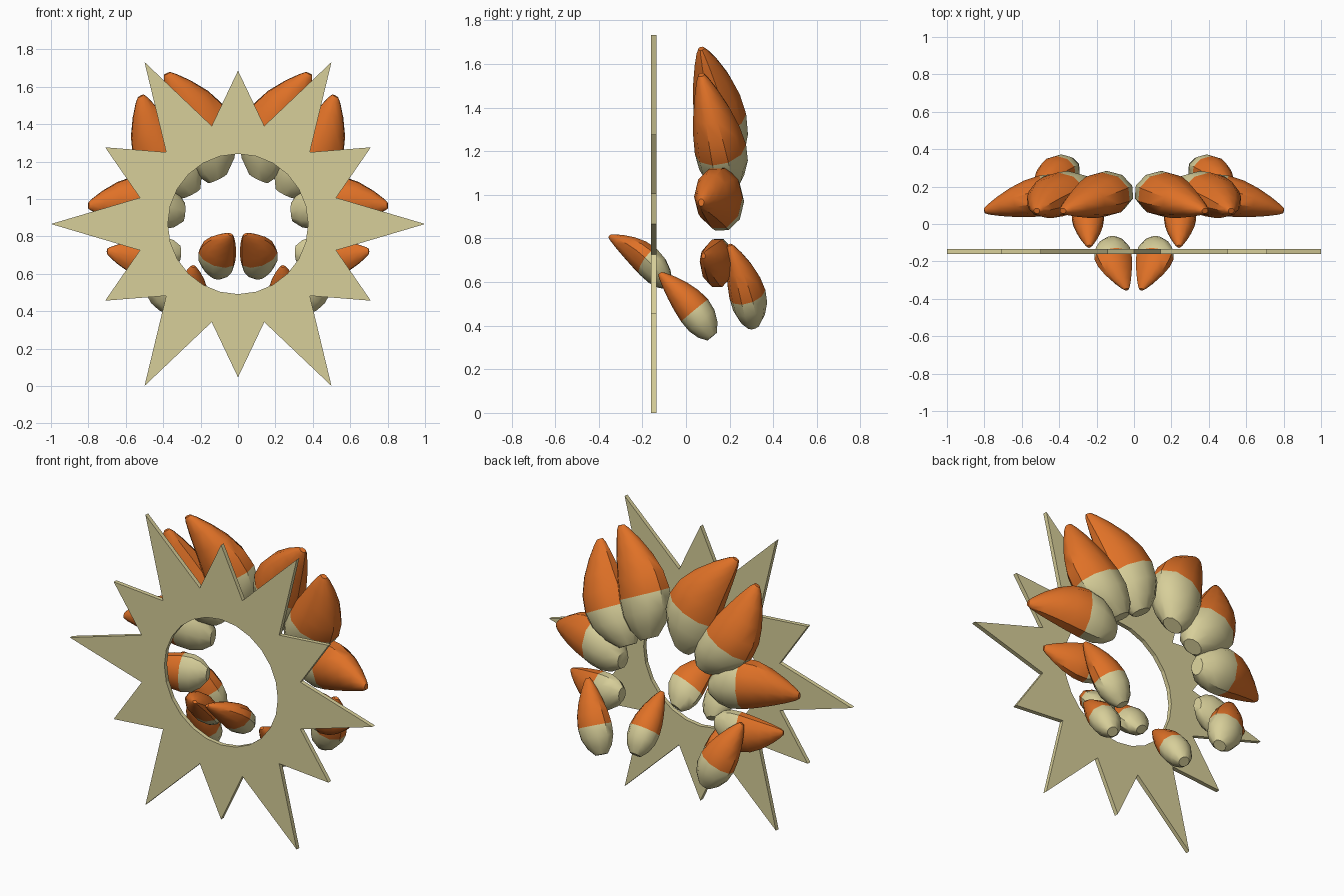
import bpy, bmesh, math
from mathutils import Vector

if "Cube" in bpy.data.objects:
    bpy.data.objects.remove(bpy.data.objects["Cube"], do_unlink=True)


def material(name, rgb):
    m = bpy.data.materials.new(name)
    m.use_nodes = True
    m.diffuse_color = (*rgb, 1)
    m.node_tree.nodes["Principled BSDF"].inputs["Base Color"].default_value = (*rgb, 1)
    return m


TAN = material("pale_tan", (0.68, 0.62, 0.32))
ORANGE = material("burnt_orange", (0.74, 0.165, 0.02))


def finish(bm, name, mats, smooth_angle=None):
    bmesh.ops.recalc_face_normals(bm, faces=bm.faces)
    mesh = bpy.data.meshes.new(name)
    bm.to_mesh(mesh)
    bm.free()
    for m in mats:
        mesh.materials.append(m)
    obj = bpy.data.objects.new(name, mesh)
    bpy.context.collection.objects.link(obj)
    if smooth_angle:
        bpy.ops.object.select_all(action='DESELECT')
        obj.select_set(True)
        bpy.context.view_layer.objects.active = obj
        bpy.ops.object.shade_smooth_by_angle(angle=math.radians(smooth_angle))
    return obj


# Star plate: twelve points around a round opening
def star_plate():
    bm = bmesh.new()
    centre, n = 0.866, 24
    outer, hole = [], []
    for i in range(n):
        a = math.tau * i / n
        r = 0.543 if i % 2 else (1.0 if i % 4 == 0 else 0.82)
        for ring, rad in ((outer, r), (hole, 0.375)):
            ring.append(bm.verts.new((rad * math.cos(a), -0.16, centre + rad * math.sin(a))))
    for i in range(n):
        j = (i + 1) % n
        bm.faces.new((outer[i], outer[j], hole[j], hole[i]))
    made = bmesh.ops.extrude_face_region(bm, geom=bm.faces[:])["geom"]
    bmesh.ops.translate(bm, vec=(0, 0.025, 0),
                        verts=[g for g in made if isinstance(g, bmesh.types.BMVert)])
    finish(bm, "star_plate", [TAN])


# Claw profile: position along the axis, relative half width
PROFILE = [(0, 0.36), (0.1, 0.72), (0.23, 0.95), (0.38, 1.0), (0.54, 0.91),
           (0.7, 0.72), (0.85, 0.47), (0.96, 0.24), (1, 0.12)]
TAN_RINGS = 3
SIDES = 10


# Claw: tan root and orange tip, bowed sideways and outwards
def claw(name, base, tip, width, thick, bow, side):
    base, tip = Vector(base), Vector(tip)
    axis = tip - base
    d = axis.normalized()
    out = Vector((0, 1, 0))
    out = (out - d * out.dot(d)).normalized()
    across = d.cross(out)
    bm = bmesh.new()
    rings = []
    for t, r in PROFILE:
        lift = math.sin(math.pi * t)
        c = base + axis * t + across * bow * lift + out * 0.015 * lift
        ring = []
        for k in range(SIDES):
            a = math.tau * (k + 0.5) / SIDES
            p = c + across * width * r * math.cos(a) + out * thick * r * math.sin(a)
            ring.append(bm.verts.new((p.x * side, p.y, p.z)))
        rings.append(ring)
    for i in range(len(rings) - 1):
        for k in range(SIDES):
            j = (k + 1) % SIDES
            f = bm.faces.new((rings[i][k], rings[i][j], rings[i + 1][j], rings[i + 1][k]))
            f.material_index = 0 if i < TAN_RINGS else 1
    bm.faces.new(rings[0])
    bm.faces.new(rings[-1]).material_index = 1
    finish(bm, name, [TAN, ORANGE], 40)


# name, root, tip, half width, half thickness, sideways bow
CLAWS = [
    ("top_claw", (0.11, 0.19, 1.11), (0.38, 0.07, 1.67), 0.16, 0.12, 0.06),
    ("upper_claw", (0.25, 0.19, 1.03), (0.52, 0.07, 1.55), 0.155, 0.12, -0.05),
    ("side_claw", (0.29, 0.18, 0.93), (0.80, 0.07, 0.965), 0.145, 0.11, 0.045),
    ("lower_side_claw", (0.31, 0.16, 0.71), (0.70, 0.08, 0.72), 0.115, 0.075, -0.03),
    ("rear_claw", (0.34, 0.31, 0.40), (0.51, 0.20, 0.77), 0.105, 0.085, 0.0),
    ("lower_claw", (0.25, 0.12, 0.35), (0.24, -0.12, 0.64), 0.09, 0.08, 0.0),
    ("front_claw", (0.12, -0.08, 0.59), (0.04, -0.35, 0.81), 0.105, 0.07, -0.03),
]

star_plate()
for label, base, tip, w, th, bow in CLAWS:
    for side, word in ((1, "left"), (-1, "right")):
        claw(f"{word}_{label}", base, tip, w, th, bow, side)
